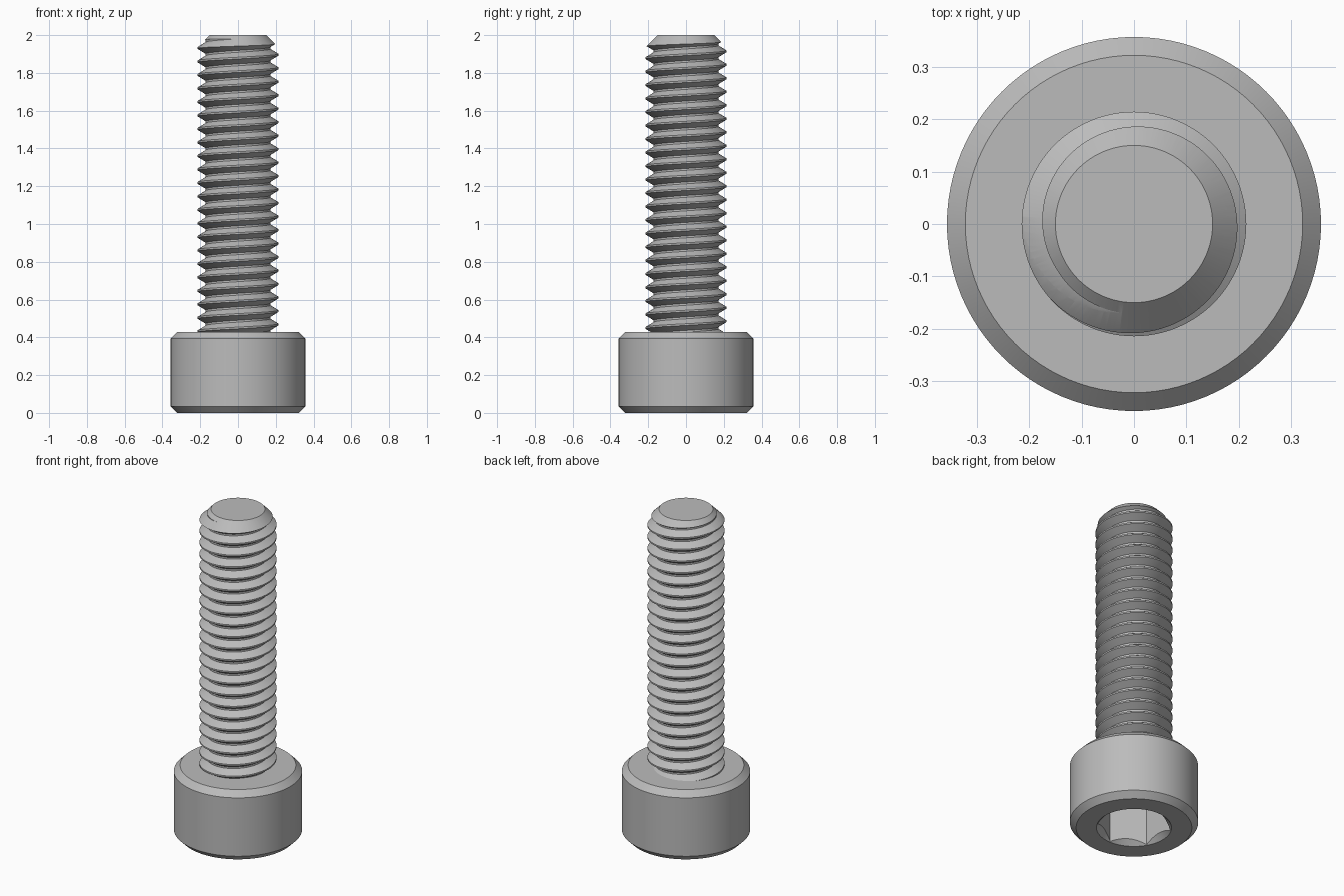
import bpy, bmesh
from math import sin, cos, pi, radians

if "Cube" in bpy.data.objects:
    bpy.data.objects.remove(bpy.data.objects["Cube"], do_unlink=True)

SEG = 96
PITCH = 2 / 28
HEAD_R, HEAD_H, BEVEL = 0.357, 0.4286, 0.035
CREST_R, ROOT_R = 0.2143, 0.171
SOCKET_R, SOCKET_DEPTH = 0.206, 0.25

steel = bpy.data.materials.new("grey steel")
steel.use_nodes = True
colour = (0.5, 0.5, 0.5, 1)
steel.diffuse_color = colour
steel.node_tree.nodes["Principled BSDF"].inputs["Base Color"].default_value = colour


def finish(name, bm):
    bmesh.ops.recalc_face_normals(bm, faces=bm.faces[:])
    mesh = bpy.data.meshes.new(name)
    bm.to_mesh(mesh)
    bm.free()
    mesh.materials.append(steel)
    obj = bpy.data.objects.new(name, mesh)
    bpy.context.collection.objects.link(obj)
    return obj


def lathe(name, profile, seg=SEG, turn=0.0):
    """Closed solid from (radius, height) rings, capped flat at both ends."""
    bm = bmesh.new()
    angles = [turn + 2 * pi * i / seg for i in range(seg)]
    rings = [[bm.verts.new((r * cos(a), r * sin(a), z)) for a in angles]
             for r, z in profile]
    for low, high in zip(rings, rings[1:]):
        for i in range(seg):
            k = (i + 1) % seg
            bm.faces.new((low[i], low[k], high[k], high[i]))
    bm.faces.new(rings[0][::-1])
    bm.faces.new(rings[-1])
    return finish(name, bm)


def select(obj):
    bpy.ops.object.select_all(action='DESELECT')
    obj.select_set(True)
    bpy.context.view_layer.objects.active = obj


def carve(obj, cutter, operation):
    cutter.hide_render = True
    mod = obj.modifiers.new("carve", 'BOOLEAN')
    mod.operation, mod.solver, mod.object = operation, 'EXACT', cutter
    select(obj)
    bpy.ops.object.modifier_apply(modifier=mod.name)
    bpy.data.objects.remove(cutter, do_unlink=True)


def smooth(obj):
    select(obj)
    bpy.ops.object.shade_smooth_by_angle(angle=radians(25))


# Bevelled cylindrical head with a countersunk hexagonal socket underneath
head = lathe("socket_head", [(HEAD_R - BEVEL, 0), (HEAD_R, BEVEL),
                             (HEAD_R, HEAD_H - BEVEL), (HEAD_R - BEVEL, HEAD_H)])
carve(head, lathe("hex_cutter", [(SOCKET_R, -0.1), (SOCKET_R, SOCKET_DEPTH)],
                  6, pi / 2), 'DIFFERENCE')
rim = SOCKET_R + 0.003
carve(head, lathe("countersink_cutter", [(rim + 0.05, -0.05), (rim - 0.1, 0.1)]),
      'DIFFERENCE')
smooth(head)


# Right-handed helical thread: each column is one profile, the seam skips a turn
def threaded_rod(name, start, turns):
    crest = 0.009
    flank = (PITCH - crest - 0.010) / 2
    tooth = [(ROOT_R, 0), (CREST_R, flank), (CREST_R, flank + crest),
             (ROOT_R, 2 * flank + crest)]
    step = len(tooth)
    bm = bmesh.new()
    columns = []
    for i in range(SEG):
        a = 2 * pi * i / SEG
        columns.append([bm.verts.new((r * cos(a), r * sin(a),
                                      start + PITCH * (t + i / SEG) + dz))
                        for t in range(turns) for r, dz in tooth])
    rows = step * turns
    for i in range(SEG):
        here = columns[i]
        there = columns[i + 1] if i + 1 < SEG else columns[0][step:]
        for j in range(min(len(here), len(there)) - 1):
            bm.faces.new((here[j], there[j], there[j + 1], here[j + 1]))
    # Close both ragged ends with fans
    first, last = columns[0], columns[-1]
    bottom = [c[0] for c in columns] + first[step:0:-1]
    top = [c[-1] for c in columns] + last[rows - 2:rows - step - 2:-1]
    for loop, z in ((bottom, start + PITCH / 2),
                    (top, start + PITCH * (turns + 0.5))):
        centre = bm.verts.new((0, 0, z))
        for u, v in zip(loop, loop[1:] + loop[:1]):
            bm.faces.new((u, v, centre))
    return finish(name, bm)


shaft = threaded_rod("threaded_shaft", 1.937 - 23 * PITCH, 26)
# Trim to length with a conical point
carve(shaft, lathe("trim_cutter", [(0.25, 0.38), (0.25, 1.9), (0.15, 2.0)]),
      'INTERSECT')
smooth(shaft)
